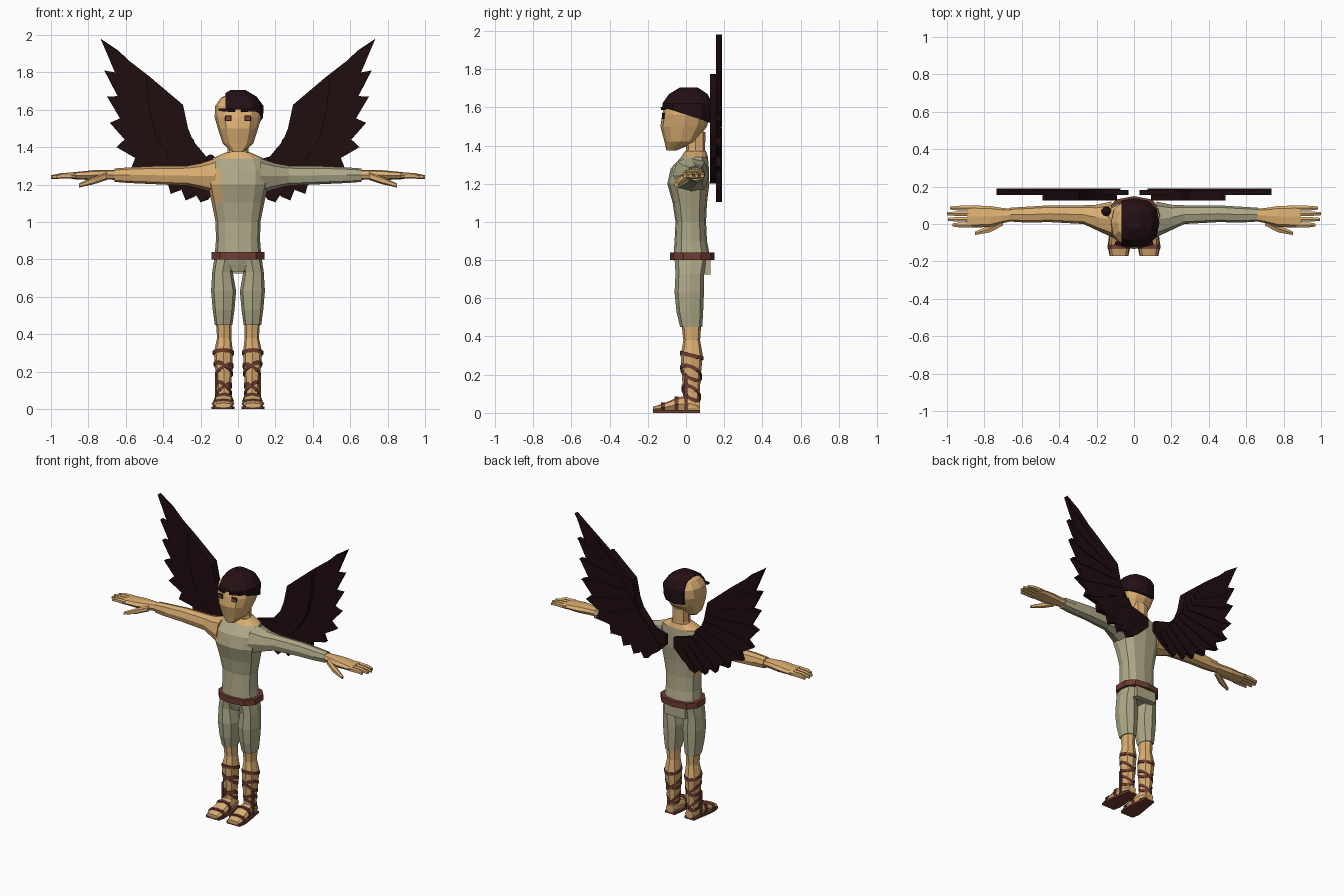
import bpy, bmesh
from math import sin, cos, pi, copysign
from mathutils import Vector, Matrix

old = bpy.data.objects.get("Cube")
if old:
    bpy.data.objects.remove(old)


def material(name, *rgb):
    mat = bpy.data.materials.new(name)
    mat.use_nodes = True
    mat.diffuse_color = (*rgb, 1)
    mat.node_tree.nodes["Principled BSDF"].inputs["Base Color"].default_value = (*rgb, 1)
    return mat


skin = material("tan skin", .72, .43, .17)
cloth = material("olive cloth", .43, .40, .25)
leather = material("brown leather", .16, .045, .032)
feather = material("dark feather", .014, .004, .005)
hair_mat = material("dark hair", .018, .005, .007)
iris = material("brown iris", .22, .07, .04)


def finish(name, bm, *mats, rule=None, side=1):
    """Turn a bmesh into an object, flipped to the other side when side is -1."""
    if side < 0:
        bmesh.ops.scale(bm, vec=(-1, 1, 1), verts=bm.verts)
    bmesh.ops.recalc_face_normals(bm, faces=bm.faces)
    if rule:
        for face in bm.faces:
            face.material_index = int(rule(face.calc_center_median()))
    mesh = bpy.data.meshes.new(name)
    bm.to_mesh(mesh)
    bm.free()
    for mat in mats:
        mesh.materials.append(mat)
    obj = bpy.data.objects.new(name, mesh)
    bpy.context.collection.objects.link(obj)
    return obj


def place(axis, pos, a, b):
    return {"x": (pos, a, b), "y": (a, pos, b), "z": (a, b, pos)}[axis]


def ring(section, sides, power):
    """Rounded outline of a section given as (position, centre, radius, centre, radius)."""
    pos, ca, ra, cb, rb = section
    for i in range(sides):
        c, s = cos(2 * pi * i / sides + pi / 2), sin(2 * pi * i / sides + pi / 2)
        yield pos, ca + ra * copysign(abs(c) ** power, c), cb + rb * copysign(abs(s) ** power, s)


def loft(axis, sections, sides=10, power=.8, caps=True):
    bm = bmesh.new()
    rows = [[bm.verts.new(place(axis, *p)) for p in ring(s, sides, power)] for s in sections]
    for low, high in zip(rows, rows[1:]):
        for i in range(sides):
            j = (i + 1) % sides
            bm.faces.new((low[i], low[j], high[j], high[i]))
    if caps:
        bm.faces.new(rows[0])
        bm.faces.new(rows[-1])
    return bm


def plate(points, axis, start, end):
    """Flat outline pushed out along an axis."""
    bm = bmesh.new()
    face = bm.faces.new([bm.verts.new(place(axis, start, *p)) for p in points])
    out = bmesh.ops.extrude_face_region(bm, geom=[face])["geom"]
    shift = Vector(place(axis, end - start, 0, 0))
    bmesh.ops.translate(bm, vec=shift, verts=[g for g in out if isinstance(g, bmesh.types.BMVert)])
    bmesh.ops.triangulate(bm, faces=[f for f in bm.faces if len(f.verts) > 4])
    return bm


def box(centre, size, turn=0, roll=0):
    bm = bmesh.new()
    frame = Matrix.Translation(centre) @ Matrix.Rotation(turn, 4, "Z") @ Matrix.Rotation(roll, 4, "Y")
    bmesh.ops.create_cube(bm, size=1, matrix=frame @ Matrix.Diagonal((*size, 1)))
    return bm


# Torso with one bare shoulder, neck, belt and hem
torso = [(.735, 0, .05, .03, .07), (.77, 0, .11, .03, .08), (.82, 0, .125, .03, .095),
         (.9, 0, .118, .025, .085), (1, 0, .12, .025, .08), (1.1, 0, .14, .02, .09),
         (1.2, 0, .162, .012, .11), (1.28, 0, .165, .02, .1), (1.34, 0, .135, .045, .07),
         (1.37, 0, .07, .05, .055)]
finish("tunic_body", loft("z", torso, 12), cloth, skin,
       rule=lambda c: c.z > 1.345 or (c.x < -.11 and c.z > 1.03 and c.y < .07))
finish("neck", loft("z", [(1.34, 0, .075, .05, .055), (1.38, 0, .055, .05, .05),
                          (1.47, 0, .055, .05, .052)], 8), skin)
finish("belt", loft("z", [(.8, 0, .148, .032, .117), (.84, 0, .148, .032, .117)]), leather)
finish("back_hem", box((0, .105, .765), (.16, .045, .08)), cloth)
pin = bmesh.new()
bmesh.ops.create_icosphere(pin, subdivisions=2, radius=.026, matrix=Matrix.Translation((-.148, .068, 1.335)))
finish("shoulder_pin", pin, hair_mat)

# Head
head = [(1.375, 0, .032, -.075, .028), (1.42, 0, .082, -.03, .083), (1.5, 0, .108, -.012, .122),
        (1.56, 0, .125, 0, .125), (1.62, 0, .122, .007, .117), (1.665, 0, .09, .012, .09),
        (1.69, 0, .04, .015, .045)]
finish("head", loft("z", head, 12), skin)

# Swept hair covering the crown and the left side
hair = loft("z", [(1.46, 0, .1, .015, .11), (1.54, 0, .134, .005, .13), (1.62, 0, .136, .007, .131),
                  (1.67, 0, .1, .012, .1), (1.705, 0, .04, .015, .045)], 12)
for point, normal in (((-.068, 0, 0), (-1, 0, 0)), ((0, -.12, 1.6), (0, -.32, -1))):
    bmesh.ops.bisect_plane(hair, geom=hair.verts[:] + hair.edges[:] + hair.faces[:],
                           plane_co=point, plane_no=normal, clear_outer=True)
shell = finish("hair", hair, hair_mat).modifiers.new("thickness", "SOLIDIFY")
shell.thickness = .02

# Arms, hands and face details on both sides
arm = [(.12, .025, .095, 1.245, .095), (.2, .035, .068, 1.245, .068), (.27, .05, .05, 1.247, .053),
       (.45, .055, .045, 1.25, .048), (.58, .05, .042, 1.25, .042), (.66, .05, .037, 1.25, .036)]
palm = [(.63, .05, .03, 1.252, .027), (.7, .045, .04, 1.252, .026), (.77, .04, .056, 1.25, .027),
        (.89, .04, .06, 1.247, .018)]
leg = [(.025, .075, .04, .025, .048), (.1, .075, .036, .028, .043), (.2, .076, .044, .028, .05),
       (.3, .078, .051, .03, .058), (.38, .074, .038, .03, .044), (.47, .076, .042, .028, .052)]
trouser = [(.45, .077, .047, .027, .058), (.53, .077, .058, .02, .07), (.63, .077, .067, .017, .077),
           (.73, .083, .055, .02, .075), (.81, .068, .058, .025, .085)]
foot = [(.072, .075, .032, .035, .025), (.02, .075, .04, .05, .045), (-.05, .077, .05, .043, .036),
        (-.12, .08, .056, .028, .02), (-.172, .08, .045, .02, .012)]


def leg_at(z):
    """Leg section at a height."""
    for low, high in zip(leg, leg[1:]):
        if z <= high[0]:
            t = (z - low[0]) / (high[0] - low[0])
            return [a + (b - a) * t for a, b in zip(low, high)]
    return leg[-1]


def strap(centre, tilt, phase, sides=12):
    """Tilted band wrapped around the lower leg."""
    bm = bmesh.new()
    rows = []
    for i in range(sides):
        angle = 2 * pi * i / sides
        z = centre + tilt * cos(angle - phase)
        _, cx, rx, cy, ry = leg_at(z)
        rows.append([bm.verts.new((cx + (rx + grow) * cos(angle), cy + (ry + grow) * sin(angle), z + dz))
                     for grow, dz in ((-.01, -.01), (.006, -.01), (.006, .01), (-.01, .01))])
    for i in range(sides):
        a, b = rows[i], rows[(i + 1) % sides]
        for k in range(4):
            m = (k + 1) % 4
            bm.faces.new((a[k], b[k], b[m], a[m]))
    return bm


# Wing outlines in x and z
tips = [Vector(p) for p in ((.735, 1.98), (.715, 1.81), (.7, 1.67), (.685, 1.53), (.65, 1.4),
                            (.57, 1.29), (.46, 1.21), (.36, 1.15), (.28, 1.115), (.2, 1.105))]
lead = [Vector(p) for p in ((.03, 1.24), (.03, 1.31), (.17, 1.35), (.24, 1.433),
                            (.267, 1.5), (.294, 1.626), (.47, 1.775))]
hub = Vector((.3, 1.45))
outline = lead + [tips[0]]
for first, second in zip(tips, tips[1:]):
    outline += [first.lerp(second, .7).lerp(hub, .15), second]
outline.append(Vector((.1, 1.17)))
covert = lead[2:] + [Vector(p) for p in ((.49, 1.77), (.475, 1.6), (.44, 1.46), (.37, 1.34),
                                         (.27, 1.25), (.17, 1.2), (.09, 1.25))]

for label, s in (("left", 1), ("right", -1)):
    def add(part, bm, *mats):
        return finish(f"{label}_{part}", bm, *mats, side=s)

    add("arm", loft("x", arm, 8), cloth if s > 0 else skin)
    add("hand", loft("x", palm, 8), skin)
    for i, reach in enumerate((.97, .995, 1, .985)):
        y = -.005 + .03 * i
        add(f"finger_{i + 1}", loft("x", [(.87, y, .015, 1.248, .017), (.94, y, .014, 1.247, .015),
                                          (reach, y, .009, 1.24, .01)], 6), skin)
    add("thumb", loft("x", [(.7, .01, .02, 1.245, .02), (.77, -.025, .022, 1.222, .02),
                            (.85, -.05, .01, 1.195, .011)], 6), skin)

    # Eyes and brows
    add("eye_rim", box((.052, -.117, 1.555), (.036, .009, .03), .2), hair_mat)
    add("eye", box((.052, -.12, 1.555), (.024, .009, .02), .2), iris)
    add("brow", box((.06, -.112, 1.597), (.085, .02, .014), .25, -.08), hair_mat)

    # Leg, sandal and wrapped straps
    add("trouser_leg", loft("z", trouser, 8), cloth)
    add("lower_leg", loft("z", leg, 8), skin)
    add("foot", loft("y", foot, 8), skin)
    edge = [(f[1] + f[2] + .005, f[0]) for f in foot]
    other = [(f[1] - f[2] - .005, f[0]) for f in reversed(foot)]
    add("sandal_sole", plate(edge + other, "z", 0, .014), leather)
    for k, (z, tilt, phase) in enumerate(((.3, .014, -pi / 2), (.215, .035, -.7), (.205, .035, pi + .7),
                                          (.11, .035, -.7), (.1, .035, pi + .7))):
        add(f"leg_strap_{k + 1}", strap(z, tilt, phase), leather)
    for k, section in enumerate((foot[2], foot[3])):
        y, cx, rx, cz, rz = section
        add(f"foot_strap_{k + 1}", loft("y", [(y + d, cx, rx + .005, cz, rz + .006)
                                              for d in (-.011, .011)], 8), leather)
    add("side_strap", box((.118, .0, .1), (.012, .018, .17)), leather)

    # Wing layers and raised feathers
    add("wing", plate(outline, "y", .156, .183), feather)
    add("wing_covert", plate(covert, "y", .125, .158), feather)
    for k, tip in enumerate(tips):
        base = Vector((.41, 1.66)).lerp(Vector((.09, 1.24)), k / (len(tips) - 1))
        along = tip - base
        across = Vector((-along.y, along.x)).normalized() * .022
        vane = [base + across, base + along * .75 + across, tip, base + along * .8 - across, base - across]
        add(f"feather_{k + 1}", plate(vane, "y", .178, .189), feather)
